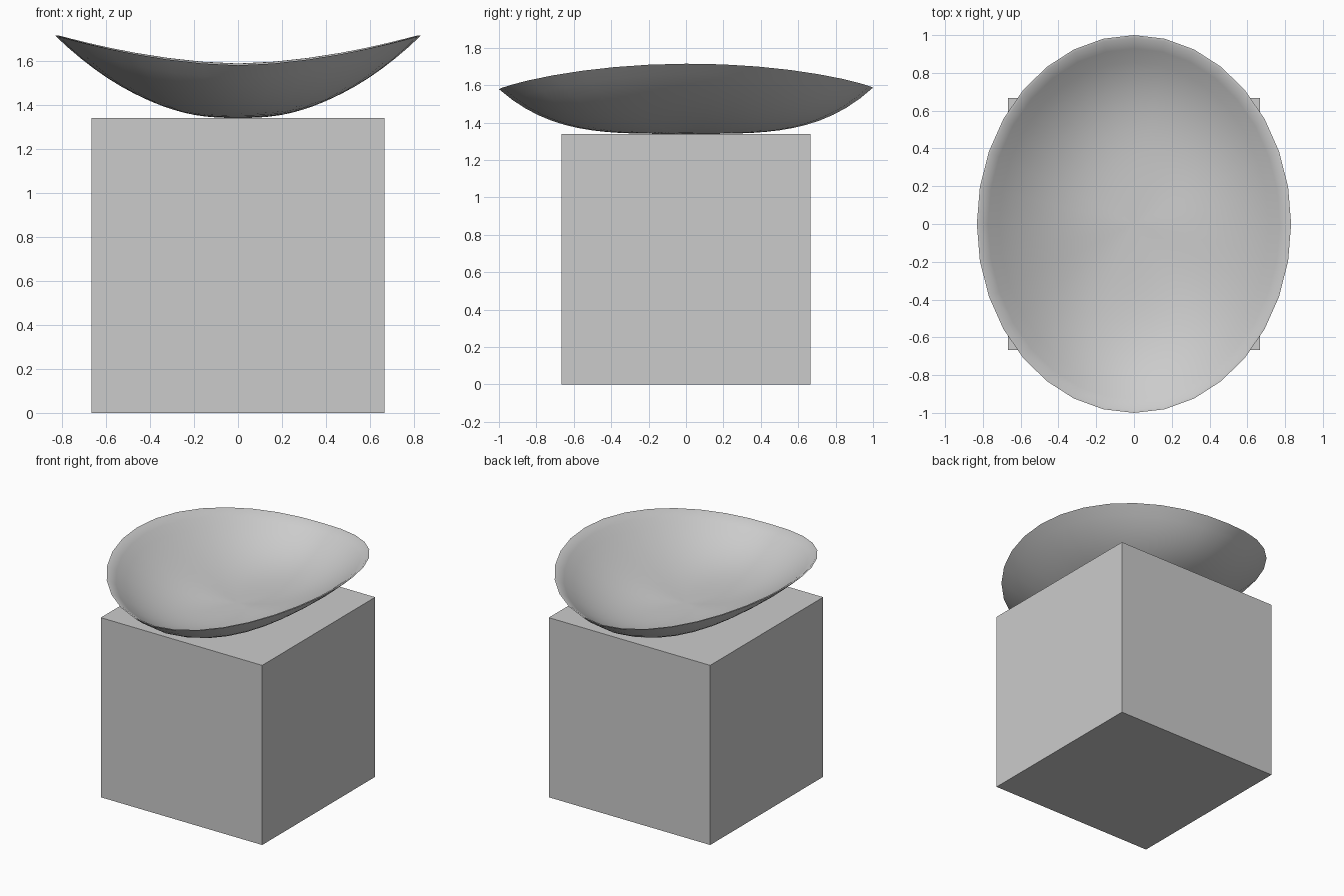
import bpy, bmesh, math

if "Cube" in bpy.data.objects:
    bpy.data.objects.remove(bpy.data.objects["Cube"])

BASE_Z = 1.34
SIDES = 32

# pedestal block
bpy.ops.mesh.primitive_cube_add(size=1, location=(0, 0, BASE_Z / 2))
block = bpy.context.object
block.name = "pedestal_block"
block.scale = (1.332, 1.332, BASE_Z)
bpy.ops.object.transform_apply(location=True, rotation=False, scale=True)


def bowl_point(r, a, lift):
    """Oval saddle-rimmed bowl: steep towards the sides, flat towards front and back."""
    side = abs(math.cos(a)) ** 1.7
    height = 0.243 + 0.132 * side + 0.004 * math.sin(a)
    power = 3.7 - 1.55 * side
    z = BASE_Z + height * r ** power + lift
    return (0.832 * r * math.cos(a), r * math.sin(a), z)


# dish: outer shell up to the rim, then back down the inside
outer = [i / 14 for i in range(1, 15)]
profile = [(r, 0) for r in outer]
profile += [(0.985, 0.012)]
profile += [(r, 0.018 + 0.014 * (1 - r * r)) for r in reversed(outer[:-1])]

bm = bmesh.new()
bottom = bm.verts.new((0, 0, BASE_Z))
centre = bm.verts.new((0, 0, BASE_Z + 0.032))
rings = [[bm.verts.new(bowl_point(r, math.tau * k / SIDES, lift)) for k in range(SIDES)]
         for r, lift in profile]
for k in range(SIDES):
    n = (k + 1) % SIDES
    bm.faces.new((bottom, rings[0][n], rings[0][k]))
    bm.faces.new((centre, rings[-1][k], rings[-1][n]))
    for a, b in zip(rings, rings[1:]):
        bm.faces.new((a[k], a[n], b[n], b[k]))
bmesh.ops.recalc_face_normals(bm, faces=bm.faces)
mesh = bpy.data.meshes.new("curved_dish")
bm.to_mesh(mesh)
bm.free()
dish = bpy.data.objects.new("curved_dish", mesh)
bpy.context.collection.objects.link(dish)

# smooth shading on the dish only
bpy.ops.object.select_all(action='DESELECT')
dish.select_set(True)
bpy.context.view_layer.objects.active = dish
bpy.ops.object.shade_smooth_by_angle(angle=math.radians(50))
